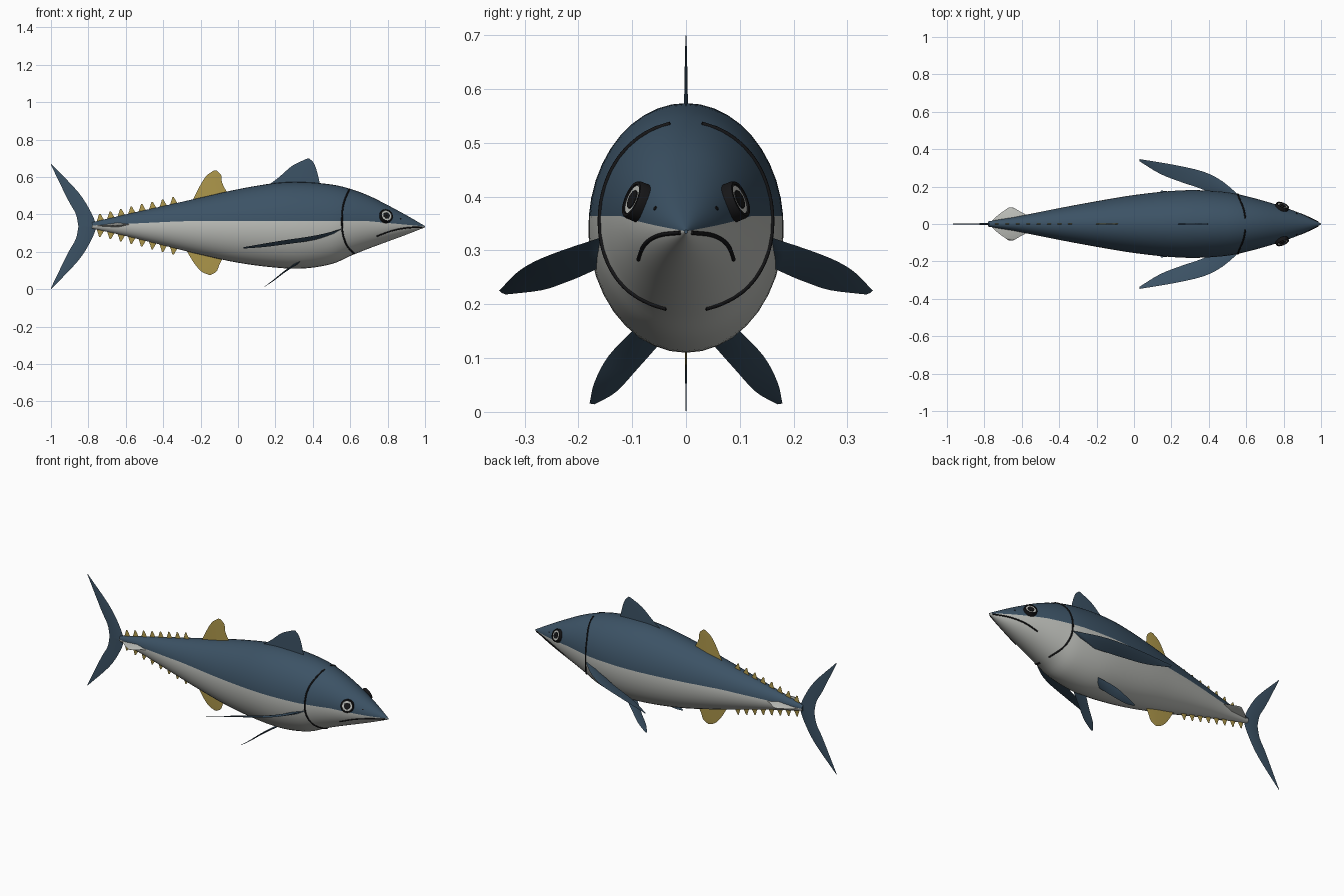
import bpy, bmesh, math
from mathutils import Vector

cube = bpy.data.objects.get("Cube")
if cube:
    bpy.data.objects.remove(cube, do_unlink=True)


def material(name, rgb):
    m = bpy.data.materials.new(name)
    m.use_nodes = True
    m.diffuse_color = (*rgb, 1)
    bsdf = m.node_tree.nodes["Principled BSDF"]
    bsdf.inputs["Base Color"].default_value = (*rgb, 1)
    bsdf.inputs["Roughness"].default_value = 0.6
    return m


BLUE = material("dark blue", (0.045, 0.085, 0.13))
GREY = material("pale grey", (0.5, 0.51, 0.48))
YELLOW = material("yellow", (0.42, 0.31, 0.07))
BLACK = material("black", (0.008, 0.008, 0.009))


def spline(points, count):
    """Evenly sampled Catmull-Rom curve through the points."""
    p = [Vector(q) for q in points]
    p = [2 * p[0] - p[1]] + p + [2 * p[-1] - p[-2]]
    out = []
    for i in range(count + 1):
        t = i / count * (len(p) - 3)
        k = min(int(t), len(p) - 4)
        t -= k
        a, b, c, d = p[k:k + 4]
        out.append(b + (c - a) * (t / 2) + (2 * a - 5 * b + 4 * c - d) * (t * t / 2)
                   + (3 * b - a - 3 * c + d) * (t ** 3 / 2))
    return out


def finish(name, bm, mats, angle=50):
    bmesh.ops.recalc_face_normals(bm, faces=bm.faces)
    me = bpy.data.meshes.new(name)
    bm.to_mesh(me)
    bm.free()
    for m in mats:
        me.materials.append(m)
    ob = bpy.data.objects.new(name, me)
    bpy.context.collection.objects.link(ob)
    bpy.ops.object.select_all(action='DESELECT')
    ob.select_set(True)
    bpy.context.view_layer.objects.active = ob
    bpy.ops.object.shade_smooth_by_angle(angle=math.radians(angle))
    return ob


def loft(bm, rings):
    """Bridge closed rings and cap both ends; returns faces row by row."""
    rows = [[bm.verts.new(v) for v in r] for r in rings]
    n = len(rows[0])
    faces = []
    for a, b in zip(rows, rows[1:]):
        faces.append([bm.faces.new((a[i], a[(i + 1) % n], b[(i + 1) % n], b[i]))
                      for i in range(n)])
    bm.faces.new(rows[0])
    bm.faces.new(rows[-1])
    return faces


# Body stations: x, top, bottom, half width
STATIONS = spline([
    (-0.78, 0.358, 0.325, 0.014), (-0.6, 0.4, 0.285, 0.045), (-0.4, 0.445, 0.235, 0.085),
    (-0.2, 0.49, 0.185, 0.122), (0, 0.535, 0.142, 0.155), (0.2, 0.568, 0.116, 0.177),
    (0.35, 0.573, 0.111, 0.181), (0.5, 0.56, 0.135, 0.17), (0.6, 0.537, 0.178, 0.149),
    (0.7, 0.5, 0.218, 0.122), (0.8, 0.45, 0.255, 0.091), (0.9, 0.396, 0.292, 0.052),
    (1, 0.338, 0.331, 0.003)], 60)


def section(x):
    for a, b in zip(STATIONS, STATIONS[1:]):
        if x <= b[0]:
            break
    s = a.lerp(b, max(0, min(1, (x - a[0]) / (b[0] - a[0]))))
    return (s[1] + s[2]) / 2, (s[1] - s[2]) / 2, s[3]


def on_body(x, z, side, lift=0.0):
    c, h, w = section(x)
    k = max(-1, min(1, (z - c) / h))
    return Vector((x, side * (w * math.sqrt(1 - k * k) + lift), z))


def body_normal(x, z, side):
    p, e = on_body(x, z, side), 0.01
    n = (on_body(x + e, z, side) - p).cross(on_body(x, z + e, side) - p).normalized()
    return n if n.y * side > 0 else -n


# Body: a seam of vertices follows the colour line along each flank
HALF = 20
rings = []
for x, top, bottom, w in STATIONS:
    c, h = (top + bottom) / 2, (top - bottom) / 2
    line = 0.364 - 0.028 * max(0, (x - 0.7) / 0.3) - 0.019 * max(0, -0.3 - x) / 0.4
    s = math.asin(max(-0.9, min(0.9, (line - c) / h)))
    angles = [s + (math.pi - 2 * s) * i / HALF for i in range(HALF)]
    angles += [math.pi - s + (math.pi + 2 * s) * i / HALF for i in range(HALF)]
    rings.append([(x, w * math.cos(a), c + h * math.sin(a)) for a in angles])
bm = bmesh.new()
for row in loft(bm, rings):
    for i, f in enumerate(row):
        f.material_index = 0 if i < HALF else 1
finish("body", bm, [BLUE, GREY])


def fin(name, lead, trail, thick, mat, steps=12, mirrors=((1, 1),), mid_z=0.0):
    """Thin lens-section blade between two edges, thinning to its tip."""
    bm = bmesh.new()
    for sy, sz in mirrors:
        def flip(v):
            return Vector((v.x, v.y * sy, mid_z + (v.z - mid_z) * sz))
        a = [flip(v) for v in spline(lead, steps)]
        b = [flip(v) for v in spline(trail, steps)]
        normal = (b[0] - a[0]).cross(a[-1] - a[0]).normalized()
        rings = []
        for i in range(steps + 1):
            off = normal * thick * (1 - 0.85 * i / steps) / 2
            mid = a[i].lerp(b[i], 0.4)
            rings.append([a[i], mid + off, b[i], mid - off])
        loft(bm, rings)
    return finish(name, bm, [mat], 80)


def upright(points):
    return [(x, 0, z) for x, z in points]


BOTH = ((1, 1), (-1, 1))

# Fins on the centre line
fin("first_dorsal_fin",
    upright([(0.44, 0.55), (0.425, 0.62), (0.405, 0.675), (0.38, 0.7)]),
    upright([(0.14, 0.54), (0.22, 0.6), (0.29, 0.66), (0.365, 0.697)]), 0.008, BLUE)
fin("second_dorsal_fin",
    upright([(-0.055, 0.51), (-0.085, 0.57), (-0.09, 0.61), (-0.115, 0.635)]),
    upright([(-0.25, 0.46), (-0.205, 0.55), (-0.17, 0.605), (-0.13, 0.635)]), 0.008, YELLOW)
fin("anal_fin",
    upright([(-0.08, 0.17), (-0.1, 0.13), (-0.115, 0.095), (-0.145, 0.077)]),
    upright([(-0.28, 0.215), (-0.235, 0.14), (-0.195, 0.095), (-0.155, 0.077)]), 0.008, YELLOW)
fin("tail_fin",
    upright([(-0.755, 0.336), (-0.785, 0.41), (-0.855, 0.52), (-1, 0.672)]),
    upright([(-0.853, 0.336), (-0.868, 0.405), (-0.91, 0.48), (-1, 0.665)]),
    0.012, BLUE, mirrors=((1, 1), (1, -1)), mid_z=0.336)

# Rows of finlets above and below the tail
for i in range(8):
    x = -0.735 + 0.056 * i
    c, h, w = section(x)
    for label, s in (("upper", 1), ("lower", -1)):
        base, tip = c + s * (h - 0.008), c + s * (h + 0.035)
        mid = (base + tip) / 2
        fin(f"{label}_finlet_{i + 1}",
            upright([(x + 0.026, base), (x + 0.012, mid), (x, tip)]),
            upright([(x - 0.022, base), (x - 0.014, mid), (x - 0.008, tip)]),
            0.007, YELLOW, 4)

# Paired fins and tail keels
fin("pectoral_fins",
    [(0.56, 0.155, 0.325), (0.47, 0.23, 0.3), (0.37, 0.28, 0.28),
     (0.22, 0.315, 0.258), (0.03, 0.347, 0.225)],
    [(0.43, 0.16, 0.268), (0.34, 0.195, 0.252), (0.25, 0.225, 0.24),
     (0.14, 0.268, 0.226), (0.03, 0.335, 0.218)], 0.016, BLUE, mirrors=BOTH)
fin("pelvic_fins",
    [(0.35, 0.09, 0.16), (0.26, 0.143, 0.105), (0.2, 0.17, 0.055), (0.145, 0.179, 0.016)],
    [(0.29, 0.05, 0.125), (0.235, 0.09, 0.08), (0.175, 0.13, 0.037), (0.14, 0.17, 0.014)],
    0.012, BLUE, mirrors=BOTH)
fin("tail_keels",
    [(-0.54, 0.03, 0.348), (-0.6, 0.062, 0.346), (-0.645, 0.088, 0.342)],
    [(-0.775, 0.0, 0.338), (-0.73, 0.045, 0.34), (-0.67, 0.088, 0.342)],
    0.03, GREY, 6, BOTH)


def disc(bm, centre, normal, radius, inner, depth):
    """Closed washer, or a solid button when inner is near zero."""
    rot = normal.to_track_quat('Z', 'Y')
    n = 28
    rows = []
    for r, z in ((inner, -0.01), (radius, -0.01), (radius, depth * 0.6),
                 (radius * 0.93, depth), (inner, depth)):
        rows.append([bm.verts.new(centre + rot @ Vector((
            r * math.cos(2 * math.pi * i / n), r * math.sin(2 * math.pi * i / n), z)))
            for i in range(n)])
    for a, b in zip(rows, rows[1:] + rows[:1]):
        for i in range(n):
            j = (i + 1) % n
            bm.faces.new((a[i], a[j], b[j], b[i]))


def line(name, points, radius):
    cu = bpy.data.curves.new(name, 'CURVE')
    cu.dimensions = '3D'
    cu.bevel_depth = radius
    cu.bevel_resolution = 2
    cu.use_fill_caps = True
    sp = cu.splines.new('POLY')
    sp.points.add(len(points) - 1)
    for p, v in zip(sp.points, points):
        p.co = (*v, 1)
    cu.materials.append(BLACK)
    ob = bpy.data.objects.new(name, cu)
    bpy.context.collection.objects.link(ob)
    bpy.ops.object.select_all(action='DESELECT')
    ob.select_set(True)
    bpy.context.view_layer.objects.active = ob
    bpy.ops.object.convert(target='MESH')


# Face details on each side
for label, side in (("left", 1), ("right", -1)):
    centre, normal = on_body(0.79, 0.39, side), body_normal(0.79, 0.39, side)
    for part, outer, inner, depth, mat in (
            ("eye_rim", 0.037, 0.029, 0.016, BLACK), ("eye_iris", 0.03, 0.018, 0.013, GREY),
            ("eye_pupil", 0.019, 0.0005, 0.015, BLACK)):
        bm = bmesh.new()
        disc(bm, centre, normal, outer, inner, depth)
        finish(f"{label}_{part}", bm, [mat])
    bm = bmesh.new()
    disc(bm, on_body(0.87, 0.378, side), body_normal(0.87, 0.378, side), 0.004, 0.0003, 0.002)
    finish(f"{label}_nostril", bm, [BLACK])
    gill = spline([(0.595, 0.535), (0.565, 0.46), (0.556, 0.38), (0.56, 0.3),
                   (0.582, 0.235), (0.62, 0.192)], 40)
    line(f"{label}_gill_line", [on_body(x, z, side) for x, z in gill], 0.0045)
    mouth = spline([(0.985, 0.333), (0.9, 0.328), (0.82, 0.312), (0.74, 0.283)], 20)
    line(f"{label}_mouth_line", [on_body(x, z, side) for x, z in mouth], 0.004)
